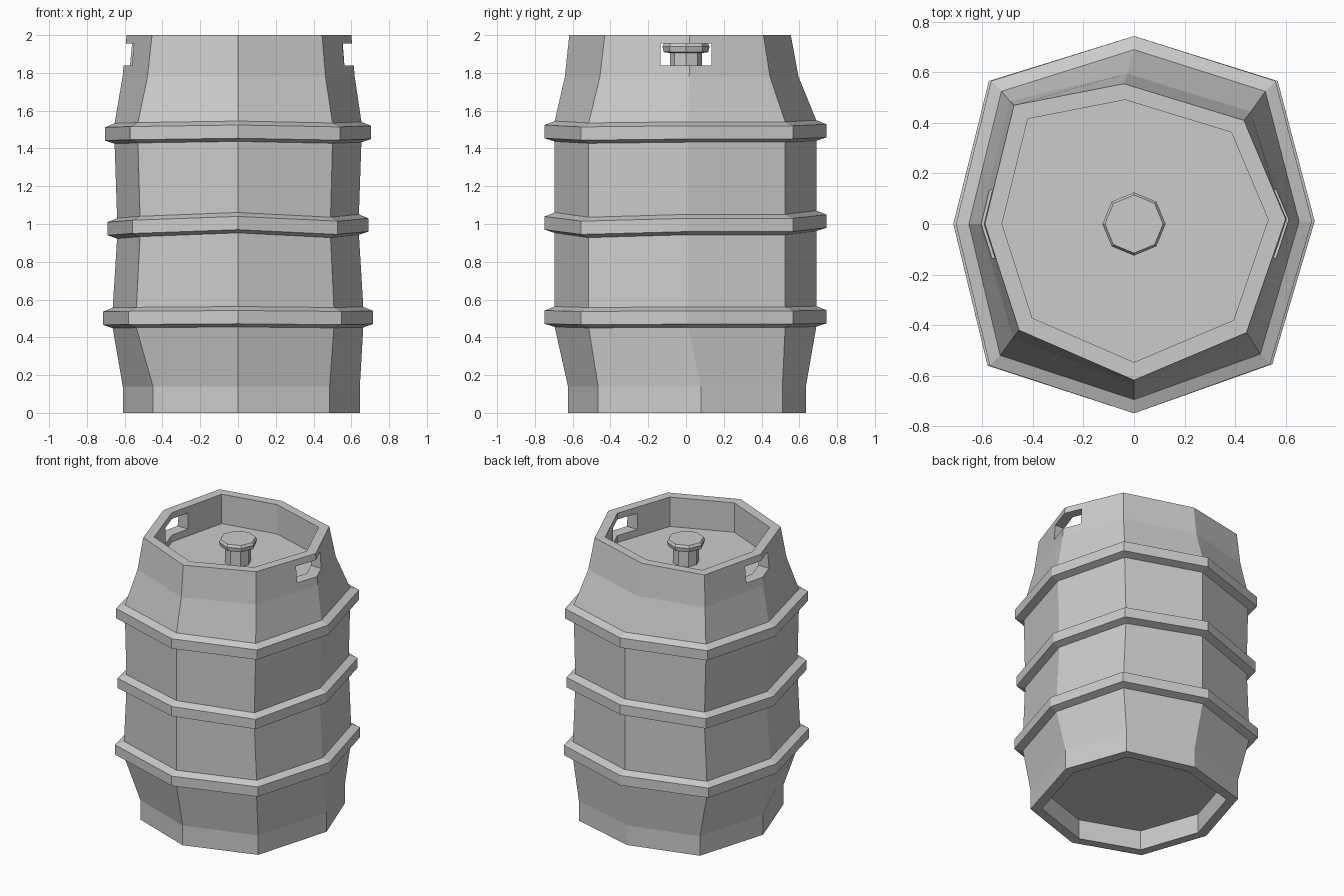
import bpy, bmesh, math

if "Cube" in bpy.data.objects:
    bpy.data.objects.remove(bpy.data.objects["Cube"])

# Plan outlines, counter-clockwise from the right: R, BR, B, BL, L, FL, F, FR
BASE = [(.645, .08), (.49, .51), (.02, .635), (-.46, .50), (-.61, 0), (-.45, -.46), (0, -.625), (.485, -.465)]
BODY = [(.66, .01), (.525, .525), (0, .69), (-.53, .525), (-.66, 0), (-.535, -.52), (0, -.695), (.505, -.515)]
RIM = [(.60, .02), (.435, .41), (-.04, .555), (-.475, .47), (-.59, 0), (-.455, -.42), (0, -.618), (.445, -.43)]
WOBBLE = [0, 0, .02, 0, -.02, -.01, .01, -.015]


def ring(outline, z, s=1.0, sx=1.0, wob=0.0):
    return [(x * s * sx, y * s, z + w * wob) for (x, y), w in zip(outline, WOBBLE)]


def blend(a, b, t):
    return [(p[0] + (q[0] - p[0]) * t, p[1] + (q[1] - p[1]) * t) for p, q in zip(a, b)]


def circle(r):
    return [(r * math.cos(i * math.pi / 4), r * math.sin(i * math.pi / 4)) for i in range(8)]


def loft(name, rings):
    """Closed solid skinned through a list of rings, capped at both ends."""
    bm = bmesh.new()
    loops = [[bm.verts.new(p) for p in r] for r in rings]
    for a, b in zip(loops, loops[1:]):
        n = len(a)
        for i in range(n):
            j = (i + 1) % n
            bm.faces.new((a[i], a[j], b[j], b[i]))
    bm.faces.new(loops[0][::-1])
    bm.faces.new(loops[-1])
    bmesh.ops.recalc_face_normals(bm, faces=bm.faces)
    me = bpy.data.meshes.new(name)
    bm.to_mesh(me)
    bm.free()
    ob = bpy.data.objects.new(name, me)
    bpy.context.collection.objects.link(ob)
    return ob


# Barrel: recessed base, tapered foot, three raised bands, shoulder, rim and sunken lid
rings = [ring(BASE, .14, .89), ring(BASE, 0, .89), ring(BASE, 0), ring(BASE, .14)]
for z, sx, wob in ((.505, 1.005, .2), (.995, .97, 1), (1.485, .99, .4)):
    for dz, s in ((-.052, 1), (-.035, 1.078), (.035, 1.078), (.056, 1)):
        rings.append(ring(BODY, z + dz, s, sx, wob))
rings += [ring(blend(RIM, BODY, .3), 1.78), ring(RIM, 2.0),
          ring(RIM, 2.0, .885), ring(RIM, 1.79, .885)]
barrel = loft("barrel", rings)

# Hand holes cut through both sides of the rim
cut = [(1, -.135), (1, .135), (-1, .135), (-1, -.135)]
cutter = loft("hand_hole_cutter", [[(x, y, z) for x, y in cut] for z in (1.84, 1.955)])
cutter.hide_render = True
mod = barrel.modifiers.new("hand_holes", 'BOOLEAN')
mod.operation = 'DIFFERENCE'
mod.solver = 'EXACT'
mod.object = cutter
bpy.context.view_layer.objects.active = barrel
bpy.ops.object.modifier_apply(modifier=mod.name)
bpy.data.objects.remove(cutter)

# Valve on the lid: stem and wider cap
loft("valve", [ring(circle(r), z) for r, z in
               ((.085, 1.78), (.085, 1.905), (.118, 1.91), (.125, 1.94), (.115, 1.957))])
